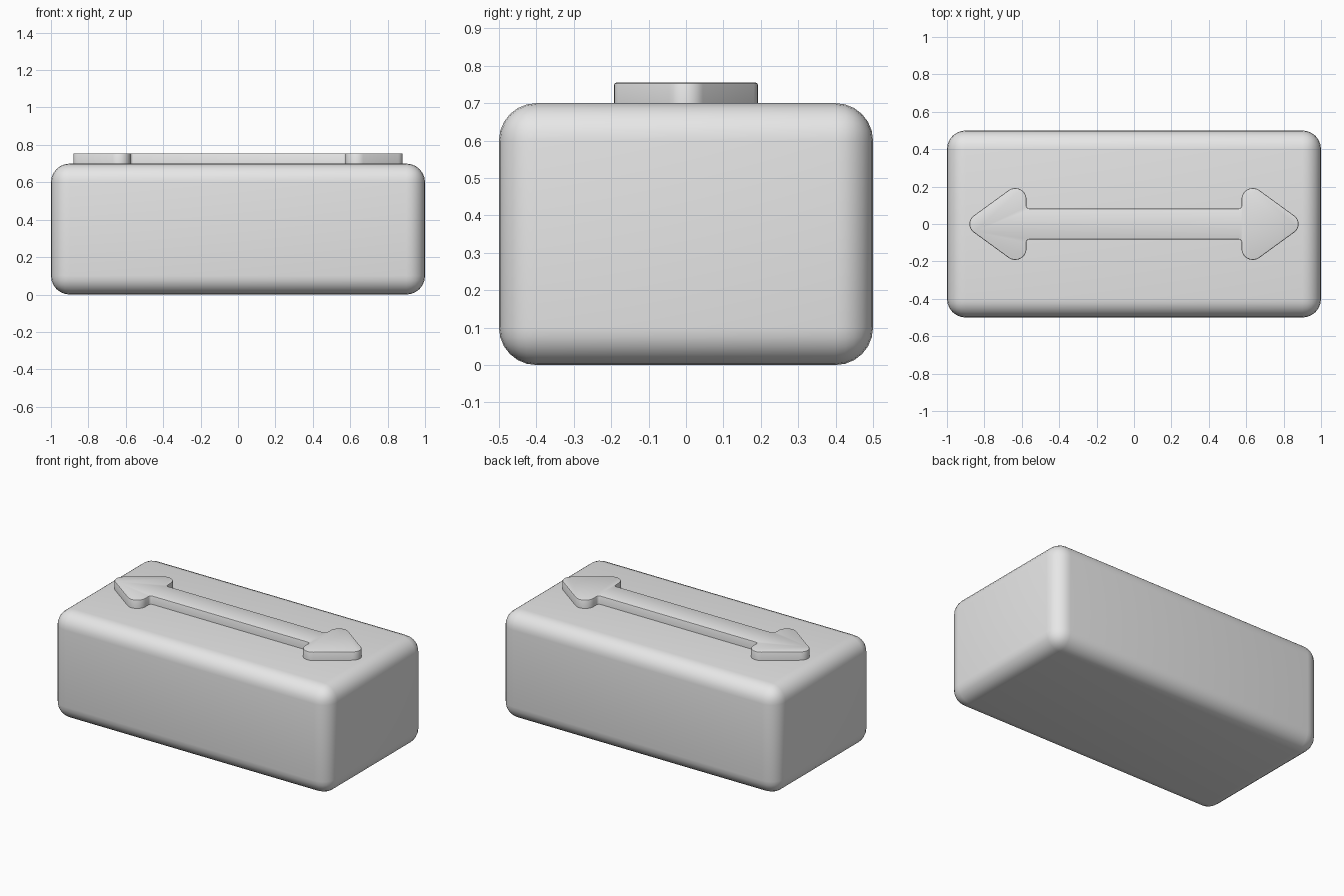
import bpy
import bmesh
from math import sin, cos, radians, atan2, degrees, pi

cube = bpy.data.objects.get("Cube")
if cube:
    bpy.data.objects.remove(cube, do_unlink=True)

# Single grey material
GREY = (0.8, 0.8, 0.8, 1.0)
grey = bpy.data.materials.new("plain grey")
grey.use_nodes = True
grey.diffuse_color = GREY
grey.node_tree.nodes["Principled BSDF"].inputs["Base Color"].default_value = GREY


def finish(bm, name):
    """Turn a bmesh into a smooth-shaded object."""
    bmesh.ops.recalc_face_normals(bm, faces=bm.faces)
    mesh = bpy.data.meshes.new(name)
    bm.to_mesh(mesh)
    bm.free()
    mesh.materials.append(grey)
    obj = bpy.data.objects.new(name, mesh)
    bpy.context.collection.objects.link(obj)
    bpy.ops.object.select_all(action="DESELECT")
    obj.select_set(True)
    bpy.context.view_layer.objects.active = obj
    bpy.ops.object.shade_smooth_by_angle(angle=radians(35))
    return obj


def arc(cx, cy, r, start, end, steps):
    """Points on an arc, angles in degrees."""
    angles = [radians(start + (end - start) * i / steps) for i in range(steps + 1)]
    return [(cx + r * cos(a), cy + r * sin(a)) for a in angles]


# Rounded block
WIDTH, DEPTH, HEIGHT, ROUND = 2.0, 1.0, 0.7, 0.1
bm = bmesh.new()
bmesh.ops.create_cube(bm, size=1)
for v in bm.verts:
    v.co = (v.co.x * WIDTH, v.co.y * DEPTH, (v.co.z + 0.5) * HEIGHT)
bmesh.ops.bevel(bm, geom=bm.edges[:], offset=ROUND, segments=6,
                profile=0.5, affect="EDGES")
finish(bm, "block")

# Double arrow: one quarter outline, from the shaft to the tip
SHAFT, NECK, FILLET = 0.083, 0.575, 0.015
BARB_X, BARB_Y, BARB_R = 0.635, 0.132, 0.06
TIP_X, TIP_R = 0.825, 0.055
slope = 90 - degrees(atan2(BARB_Y, TIP_X - BARB_X))
quarter = arc(NECK - FILLET, SHAFT + FILLET, FILLET, -90, 0, 4)
quarter += arc(BARB_X, BARB_Y, BARB_R, 180, slope, 10)
quarter += arc(TIP_X, 0, TIP_R, slope, 0, 5)

# Mirror the quarter across both axes into a closed loop
right_half = quarter + [(x, -y) for x, y in quarter[-2::-1]]
outline = right_half + [(-x, y) for x, y in right_half[::-1]]

# Raise the arrow from just inside the block and soften its top rim
BASE, TOP = 0.69, 0.755
bm = bmesh.new()
face = bm.faces.new([bm.verts.new((x, y, BASE)) for x, y in outline])
raised = bmesh.ops.extrude_face_region(bm, geom=[face])["geom"]
for v in raised:
    if isinstance(v, bmesh.types.BMVert):
        v.co.z = TOP
rim = [e for e in bm.edges if all(v.co.z > TOP - 0.001 for v in e.verts)]
bmesh.ops.bevel(bm, geom=rim, offset=0.006, segments=2, profile=0.5, affect="EDGES")
finish(bm, "double_arrow")
